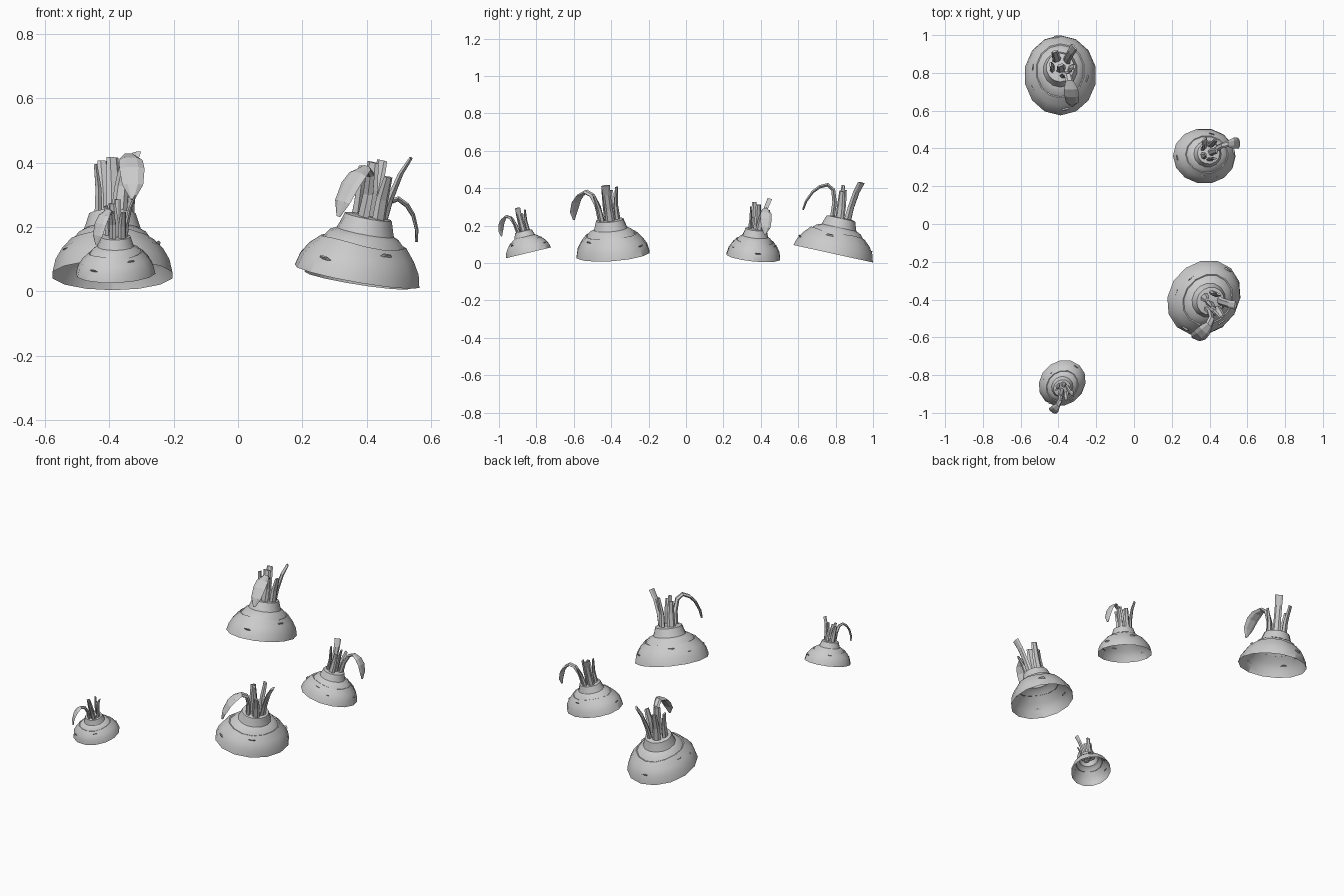
import bpy, bmesh, math
from mathutils import Vector, Matrix

if "Cube" in bpy.data.objects:
    bpy.data.objects.remove(bpy.data.objects["Cube"])

SIDES = 14
# root profile: radius, height (unit = rim radius)
PROFILE = [(1.0, 0.0), (0.95, 0.19), (0.84, 0.36), (0.68, 0.52), (0.65, 0.51),
           (0.56, 0.61), (0.44, 0.66), (0.42, 0.71), (0.36, 0.89), (0.27, 0.91)]

# stalks: path points (x, y, height), half widths, half thickness, facing angle
STALKS = [
    ([(-.16, .14, .75), (-.18, .19, 1.2), (-.23, .26, 1.6), (-.30, .34, 1.86)], [.12, .10, .10, .11], .07, 130),
    ([(-.20, -.08, .75), (-.17, -.10, 1.25), (-.22, -.14, 1.72)], [.12, .10, .08], .07, 200),
    ([(.02, .23, .75), (.07, .27, 1.2), (.12, .35, 1.55)], [.11, .10, .07], .07, 70),
    ([(.02, -.20, .75), (.05, -.20, 1.25), (.08, -.24, 1.60)], [.12, .10, .07], .07, 270),
    ([(.05, .02, .75), (.08, .02, 1.3), (.12, 0, 1.70)], [.12, .11, .09], .08, 20),
]
LEAF = ([(.20, .08, .75), (.24, .13, 1.25), (.34, .19, 1.54), (.50, .23, 1.63), (.68, .26, 1.54),
         (.82, .28, 1.38), (.93, .29, 1.12), (.96, .29, .90)],
        [.12, .10, .09, .10, .17, .18, .15, .03], .07, 0)


def make(name, bm, matrix):
    bmesh.ops.recalc_face_normals(bm, faces=bm.faces)
    me = bpy.data.meshes.new(name)
    bm.to_mesh(me)
    bm.free()
    ob = bpy.data.objects.new(name, me)
    bpy.context.collection.objects.link(ob)
    ob.matrix_world = matrix
    return ob


def bridge(bm, rings):
    for a, b in zip(rings, rings[1:]):
        n = len(a)
        for i in range(n):
            bm.faces.new((a[i], a[(i + 1) % n], b[(i + 1) % n], b[i]))


def root(matrix):
    bm = bmesh.new()
    rings = []
    for k, (r, h) in enumerate(PROFILE):
        squash = 0.88 if k < 6 else 0.95
        ring = []
        for i in range(SIDES):
            a = 2 * math.pi * i / SIDES
            wob = 0.02 * math.sin(3 * a + 1) if k in (3, 4) else 0
            ring.append(bm.verts.new((r * math.cos(a), r * squash * math.sin(a), h + wob)))
        rings.append(ring)
    bridge(bm, rings)
    bm.faces.new(rings[-1])
    ob = make("root_top", bm, matrix)
    bpy.ops.object.select_all(action='DESELECT')
    ob.select_set(True)
    bpy.context.view_layer.objects.active = ob
    bpy.ops.object.shade_smooth_by_angle(angle=math.radians(28))


def stalk(bm, path, widths, thick, facing):
    pts = [Vector(p) for p in path]
    side = Vector((-math.sin(math.radians(facing)), math.cos(math.radians(facing)), 0))
    rings = []
    for i, p in enumerate(pts):
        t = (pts[min(i + 1, len(pts) - 1)] - pts[max(i - 1, 0)]).normalized()
        out = side.cross(t).normalized()
        th = thick * (1 - 0.6 * i / (len(pts) - 1))
        rings.append([bm.verts.new(p + side * widths[i] * math.cos(a) + out * th * math.sin(a))
                      for a in (math.pi * j / 3 for j in range(6))])
    bridge(bm, rings)
    bm.faces.new(rings[0])
    bm.faces.new(rings[-1])


def scars(matrix):
    # small raised slivers on the skin
    bm = bmesh.new()
    for ang, r, h, slope in [(8, .91, .25, 50), (185, .91, .25, 50), (75, .68, .43, 35),
                             (-60, .76, .29, 45), (-100, .67, .42, 35)]:
        m = (Matrix.Rotation(math.radians(ang), 4, 'Z') @ Matrix.Translation((r, 0, h))
             @ Matrix.Rotation(math.radians(slope), 4, 'Y') @ Matrix.Diagonal((.022, .11, .03, 1)))
        bmesh.ops.create_cone(bm, cap_ends=True, segments=6, radius1=1, radius2=.6, depth=2, matrix=m)
    make("skin_scars", bm, matrix)


# location, rim radius, turn, lean direction
PLANTS = [
    ((-.39, .787, .05), .217, -90, (0, .22, 1)),
    ((.372, .36, .035), .168, 0, (.16, .10, 1)),
    ((.37, -.39, .047), .212, -133, (.19, -.10, 1)),
    ((-.38, -.842, .055), .133, -133, (0, -.24, 1)),
]
for loc, size, turn, lean in PLANTS:
    tilt = Vector((0, 0, 1)).rotation_difference(Vector(lean)).to_matrix().to_4x4()
    m = (Matrix.Translation(loc) @ tilt @ Matrix.Rotation(math.radians(turn), 4, 'Z')
         @ Matrix.Scale(size, 4))
    root(m)
    scars(m)
    bm = bmesh.new()
    for s in STALKS:
        stalk(bm, *s)
    make("stalks", bm, m)
    bm = bmesh.new()
    stalk(bm, *LEAF)
    make("drooping_leaf", bm, m)
